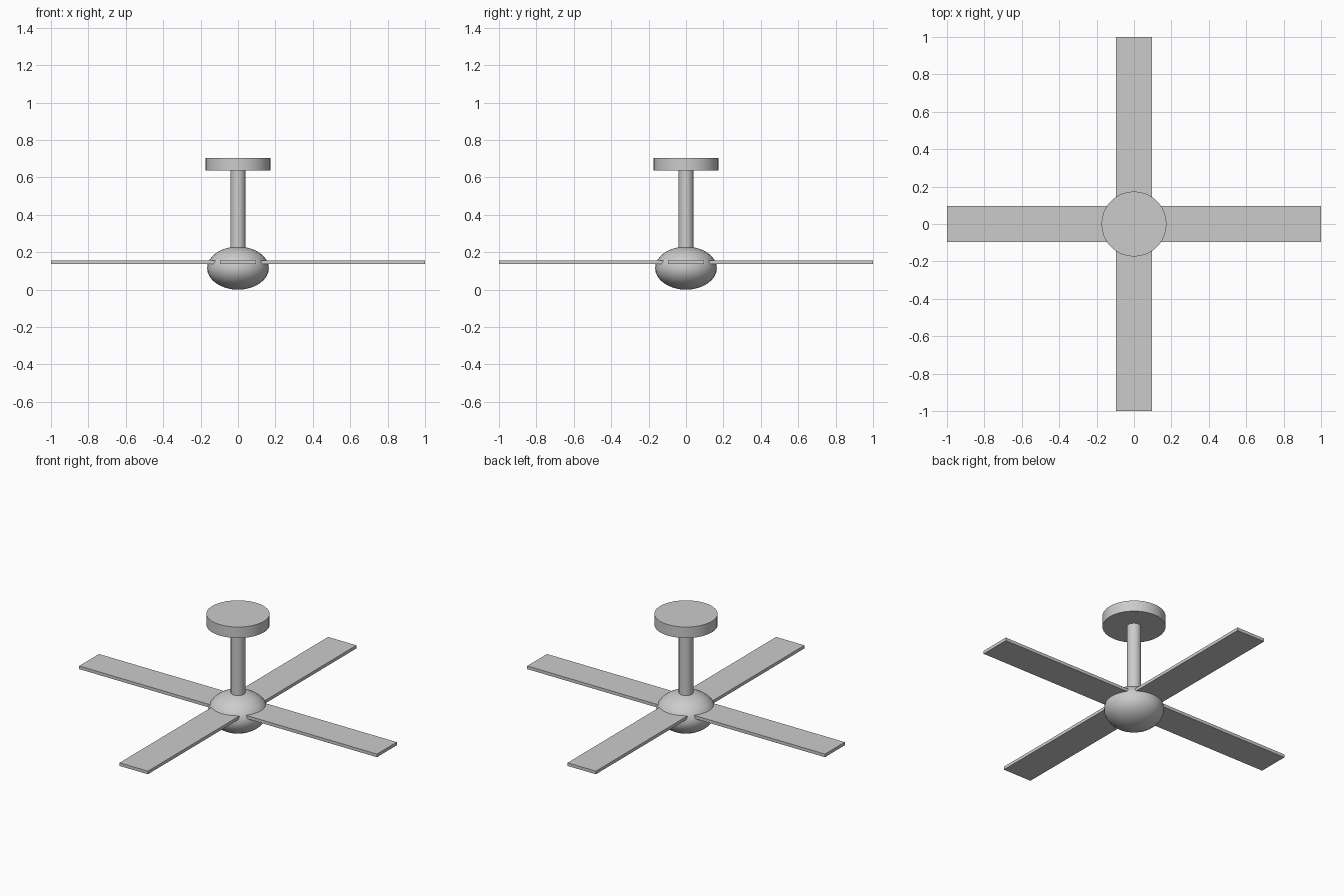
import bpy
import math

if "Cube" in bpy.data.objects:
    bpy.data.objects.remove(bpy.data.objects["Cube"])

# One grey finish for the whole fan
grey = bpy.data.materials.new("grey_metal")
grey.diffuse_color = (0.6, 0.6, 0.6, 1)
grey.use_nodes = True
grey.node_tree.nodes["Principled BSDF"].inputs["Base Color"].default_value = grey.diffuse_color


def finish(name, smooth=True):
    obj = bpy.context.object
    obj.name = name
    obj.data.materials.append(grey)
    bpy.ops.object.transform_apply(location=False, rotation=True, scale=True)
    if smooth:
        bpy.ops.object.shade_smooth_by_angle(angle=math.radians(30))
    return obj


def cylinder(name, radius, z0, z1, sides):
    bpy.ops.mesh.primitive_cylinder_add(vertices=sides, radius=radius, depth=z1 - z0,
                                        location=(0, 0, (z0 + z1) / 2))
    return finish(name)


# Ceiling canopy and hanging rod
cylinder("ceiling_canopy", 0.174, 0.638, 0.705, 32)
cylinder("hanging_rod", 0.04, 0.2, 0.638, 32)

# Flattened motor housing
bpy.ops.mesh.primitive_uv_sphere_add(segments=32, ring_count=16, radius=1, location=(0, 0, 0.115))
bpy.context.object.scale = (0.165, 0.165, 0.115)
finish("motor_housing")

# Four flat blades, rooted inside the housing
INNER, OUTER = 0.1, 1.0
for i in range(4):
    a = i * math.pi / 2
    mid = (INNER + OUTER) / 2
    bpy.ops.mesh.primitive_cube_add(size=1, location=(mid * math.cos(a), mid * math.sin(a), 0.147),
                                    rotation=(0, 0, a))
    bpy.context.object.scale = (OUTER - INNER, 0.19, 0.019)
    finish(f"blade_{i + 1}", smooth=False)
